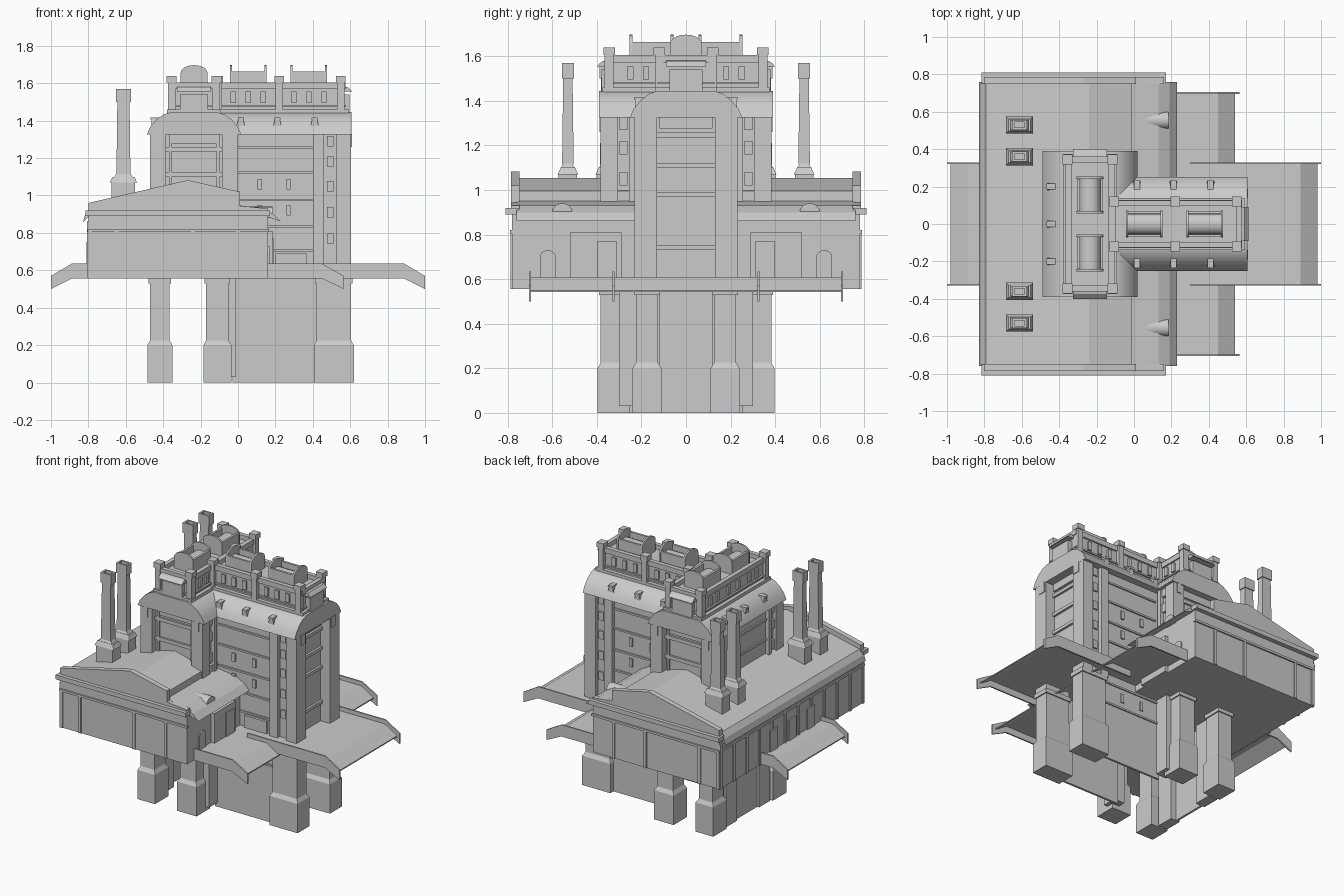
import bpy, bmesh, math

if "Cube" in bpy.data.objects:
    bpy.data.objects.remove(bpy.data.objects["Cube"])


def make(name, verts, faces):
    me = bpy.data.meshes.new(name)
    me.from_pydata(verts, [], faces)
    bm = bmesh.new()
    bm.from_mesh(me)
    bmesh.ops.recalc_face_normals(bm, faces=bm.faces)
    bm.to_mesh(me)
    bm.free()
    ob = bpy.data.objects.new(name, me)
    bpy.context.collection.objects.link(ob)
    return ob


def prism(name, pts, axis, a, b):
    """Extrude a profile: (y,z) along x, or (x,z) along y."""
    put = (lambda p, t: (t, p[0], p[1])) if axis == 'x' else (lambda p, t: (p[0], t, p[1]))
    n = len(pts)
    v = [put(p, a) for p in pts] + [put(p, b) for p in pts]
    f = [tuple(range(n)), tuple(range(2 * n - 1, n - 1, -1))]
    f += [(i, (i + 1) % n, (i + 1) % n + n, i + n) for i in range(n)]
    return make(name, v, f)


def taper(name, x0, x1, y0, y1, z0, z1, d=0.0):
    """Box whose top is inset by d."""
    y0, y1 = sorted((y0, y1))
    x0, x1 = sorted((x0, x1))
    v = [(x0, y0, z0), (x1, y0, z0), (x1, y1, z0), (x0, y1, z0),
         (x0 + d, y0 + d, z1), (x1 - d, y0 + d, z1), (x1 - d, y1 - d, z1), (x0 + d, y1 - d, z1)]
    f = [(0, 1, 2, 3), (4, 5, 6, 7)] + [(i, (i + 1) % 4, (i + 1) % 4 + 4, i + 4) for i in range(4)]
    return make(name, v, f)


box = taper


def arch(c, hw, z0, zs, zt, n=10):
    """Profile with straight sides up to zs and a round top to zt."""
    return [(c - hw, z0)] + [(c - hw * math.cos(math.pi * i / n), zs + (zt - zs) * math.sin(math.pi * i / n))
                             for i in range(n + 1)] + [(c + hw, z0)]


def frame(name, x0, x1, y0, y1, z0, z1, t):
    """Open rectangular tube."""
    box(name + "_west", x0, x0 + t, y0, y1, z0, z1)
    box(name + "_east", x1 - t, x1, y0, y1, z0, z1)
    box(name + "_south", x0 + t, x1 - t, y0, y0 + t, z0, z1)
    box(name + "_north", x0 + t, x1 - t, y1 - t, y1, z0, z1)


AX = -0.235   # centre line of the cross wing
S = (-1, 1)
smooth = []

# hall: body, roof, gables
box("hall_body", -0.8, 0.16, -0.78, 0.78, 0.555, 0.9)
prism("hall_roof", [(-.83, .855), (-.818, .895), (-.79, .93), (-.24, 1.055), (-.01, .995), (-.01, .95),
                    (.13, .93), (.19, .9), (.23, .86), (.16, .885), (-.8, .885)], 'y', -0.76, 0.76)
for s in S:
    prism("gable", [(-.8, .9), (-.8, .96), (-.27, 1.082), (.01, 1.02), (.01, .945), (.16, .93), (.16, .9)],
          'y', s * .748, s * .785)
    box("gable_cornice", -.815, .17, s * .75, s * .81, .89, .92)
    box("gable_band", -.805, .165, s * .77, s * .79, .805, .82)
    for x in (-.8, -.66, -.25, -.01):
        box("gable_pilaster", x, x + .02, s * .77, s * .788, .555, .81)
    # entrance blocks, small doors and roof vents on the east side
    box("entrance_block", .1, .185, s * .29, s * .52, .555, .81)
    box("entrance_door", .1, .192, s * .31, s * .4, .6, .77)
    prism("side_door", arch(s * .62, .035, .6, .7, .73), 'x', .1, .168)
    smooth.append(prism("roof_vent", arch(s * .555, .045, .88, .9, .94), 'x', .05, .185))
# west wall
for i in range(12):
    y = -.78 + i * 1.54 / 11
    box("west_pilaster", -.808, -.79, y, y + .02, .555, .86)
box("west_band", -.808, -.79, -.78, .78, .81, .825)
for y in (-.2, 0, .2):
    box("west_door", -.81, -.79, y - .04, y + .04, .6, .75)

# chimneys
for y in (-.53, -.36, .36, .53):
    box("chimney_base", -.675, -.55, y - .042, y + .042, .93, 1.07)
    taper("chimney_collar", -.685, -.54, y - .046, y + .046, 1.07, 1.10, .014)
    taper("chimney_foot", -.66, -.565, y - .03, y + .03, 1.10, 1.118, .01)
    taper("chimney_shaft", -.65, -.575, y - .026, y + .026, 1.115, 1.5, .005)
    frame("chimney_top", -.652, -.573, y - .027, y + .027, 1.5, 1.57, .012)


# decks with ramped ends and side rails reaching below them
def deck(name, x0, xk, x1, hy, rx0, rx1):
    prism(name, [(x0, .607), (xk, .607), (x1, .55), (x1, .542), (xk, .599), (x0, .599)], 'y', -hy, hy)
    for s in S:
        prism(name + "_rail", [(rx0, .555), (rx0, .635), (xk, .635), (rx1, .57), (rx1, .5), (xk, .555)],
              'y', s * (hy - .005), s * (hy + .005))


deck("east_deck", 0, .89, .98, .325, .3, 1.0)
deck("side_deck", 0, .45, .54, .7, .16, .565)
deck("west_deck", -.78, -.89, -.98, .325, -.8, -1.0)


# legs and plinths
def leg(x0, x1, y0, y1, s, top=.56):
    box("tower_leg", x0, x1, s * y0, s * y1, .0, top)
    e = .014
    box("plinth", x0 - e, x1 + e, s * (y0 - e), s * (y1 + e), 0, .2)
    taper("plinth_slope", x0 - e, x1 + e, s * (y0 - e), s * (y1 + e), .2, .225, e)
    taper("leg_capital", x0 - .008, x1 + .008, s * (y0 - .008), s * (y1 + .008), .53, .56, 0)


for s in S:
    leg(-.47, -.365, .265, .383, s)
    leg(-.17, -.05, .265, .383, s)
    leg(.42, .605, .125, .225, s, .6)
    box("corner_wall", -.09, -.01, s * .2, s * .3, 0.03, .56)
    box("west_lower_pier", -.47, -.4, s * .12, s * .24, 0, .56)
    box("nave_lower_wall", -.03, .44, s * .19, s * .205, 0, .6)
    for z in (.385, .53):
        box("lower_ledge", -.03, .42, s * .2, s * .213, z, z + .012)
    for x in (.115, .27):
        box("lower_window", x - .012, x + .012, s * .2, s * .212, .435, .495)
box("west_lower_wall", -.455, -.44, -.3, .3, 0, .56)

# tower cores
box("cross_core", -.445, -.025, -.335, .335, .56, 1.35)
box("nave_core", -.05, .535, -.205, .205, .6, 1.35)

for s in S:
    # cross wing corner piers and end face
    for x0, x1 in ((-.47, -.385), (-.085, 0)):
        box("cross_pier", x0, x1, s * .305, s * .383, .56, 1.35)
        box("cross_pier_inner", x0, x1, s * .225, s * .255, .56, 1.35)
        xm = (x0 + x1) / 2
        box("pier_panel", xm - .015, xm + .015, s * .375, s * .389, 1.26, 1.33)
        o = -.45 if x0 < -.3 else -.02
        for z in (.91, 1.05, 1.19, 1.3):
            box("cross_side_window", o - .012, o + .012, s * .262, s * .298, z - .03, z + .03)
    for z in (1.1, 1.235):
        box("cross_spandrel", -.39, -.08, s * .3, s * .348, z, z + .025)
    box("cross_top_panel", -.36, -.11, s * .3, s * .345, 1.275, 1.335)
    for x in (-.37, -.115):
        box("cross_recess_strip", x, x + .015, s * .3, s * .35, .95, 1.34)
    # nave side wall
    for x0, x1 in ((.4, .46), (.525, .605)):
        box("nave_pier", x0, x1, s * .13 if x0 > .5 else s * .19, s * .232, .56, 1.35)
    for z in (.91, .77, 1.05, 1.18, 1.29):
        box("stair_window", .475, .51, s * .19, s * .216, z - .028, z + .028)
    for z in (.70, .83, .97, 1.115, 1.25):
        box("nave_ledge", 0, .4, s * .2, s * .214, z, z + .012)
    for z in (.92, 1.06):
        for x in (.115, .27):
            box("nave_window", x - .012, x + .012, s * .2, s * .216, z - .028, z + .028)
    box("nave_cornice", -.02, .605, s * .19, s * .238, 1.325, 1.35)
    box("nave_door", .2, .37, s * .19, s * .222, .6, .69)
    box("nave_end_panel", .59, .61, s * .14, s * .19, 1.26, 1.33)
    box("cross_cornice", -.475, .005, s * .3, s * .387, 1.335, 1.35)
for z in (.73, .97, 1.1, 1.235):
    box("nave_end_spandrel", .5, .55, -.14, .14, z, z + .022)
    box("cross_west_ledge", -.455, -.44, -.23, .23, z, z + .014)
box("nave_end_panel_top", .5, .55, -.12, .12, 1.275, 1.335)


# curved roofs
def hip(c, w):
    half = [(w, 1.325), (w * .93, 1.365), (w * .8, 1.405), (w * .65, 1.432), (w * .5, 1.445)]
    return [(c - a, z) for a, z in half] + [(c + a, z) for a, z in reversed(half)]


smooth.append(prism("cross_roof", hip(AX, .253), 'y', -.39, .39))
smooth.append(prism("nave_roof", hip(0, .252), 'x', -.2, .606))


# roof dormers
def dormer(x, y, along_x, s):
    c = x if along_x else y
    p = [(c - .024, 1.36), (c + .024, 1.36), (c + .013, 1.41), (c - .013, 1.41)]
    a, o = (y, 'y') if along_x else (x, 'x')
    prism("dormer", p, o, a, a - s * .07)
    q = [(c - .016, 1.405), (c + .016, 1.405), (c + .016, 1.418), (c - .016, 1.418)]
    prism("dormer_cap", q, o, a + s * .006, a - s * .07)


for x in (.015, .21, .41):
    for s in S:
        dormer(x, s * .228, True, s)
for y in (-.2, 0, .2):
    dormer(-.462, y, False, -1)


# attic storeys with parapets
def attic(name, x0, x1, y0, y1):
    box(name + "_foot", x0 - .025, x1 + .025, y0 - .025, y1 + .025, 1.43, 1.46)
    box(name + "_body", x0, x1, y0, y1, 1.45, 1.575)
    box(name + "_sill", x0 - .012, x1 + .012, y0 - .012, y1 + .012, 1.475, 1.485)
    frame(name + "_parapet", x0 - .01, x1 + .01, y0 - .01, y1 + .01, 1.57, 1.605, .03)


def post(x, y):
    box("attic_post", x - .02, x + .02, y - .02, y + .02, 1.44, 1.62)
    box("attic_post_cap", x - .026, x + .026, y - .026, y + .026, 1.605, 1.64)


attic("cross_attic", -.355, -.115, -.35, .35)
attic("nave_attic", -.12, .565, -.115, .115)
for s in S:
    for x in (-.355, -.115):
        post(x, s * .345)
    for x in (-.105, .22, .55):
        post(x, s * .12)
    for x in (-.025, .055, .135, .3, .38, .46):
        box("attic_window", x - .014, x + .014, s * .1, s * .127, 1.495, 1.555)
    for y in (.17, .25, .05):
        box("cross_attic_window", -.367, -.34, s * y - .014, s * y + .014, 1.495, 1.555)
    for y in (.18, .25):
        box("cross_attic_window", -.13, -.103, s * y - .014, s * y + .014, 1.495, 1.555)
    # bay and canopy on the cross wing ends
    box("end_bay", AX - .075, AX + .075, s * .34, s * .38, 1.44, 1.54)
    smooth.append(prism("end_canopy", [(s * .34, 1.585), (s * .375, 1.578), (s * .4, 1.555), (s * .34, 1.555)],
                        'x', AX - .09, AX + .09))
box("nave_bay", .55, .597, -.075, .075, 1.44, 1.54)
smooth.append(prism("nave_canopy", [(.55, 1.585), (.59, 1.578), (.612, 1.555), (.55, 1.555)], 'y', -.09, .09))


# skylights: low barrel between side walls, taller curved end plates
def skylight(c, m, axis):
    smooth.append(prism("skylight", arch(c, .055, 1.56, 1.6, 1.645), axis, m - .09, m + .09))
    for s in S:
        smooth.append(prism("skylight_end", arch(c, .072, 1.56, 1.655, 1.697), axis, m + s * .086, m + s * .098))
        prism("skylight_wall", [(c + s * .055, 1.57), (c + s * .07, 1.57), (c + s * .07, 1.663), (c + s * .055, 1.663)],
              axis, m - .09, m + .09)


for s in S:
    skylight(AX, s * .155, 'y')
for x in (.055, .378):
    skylight(0, x, 'x')

# smooth the curved parts
bpy.ops.object.select_all(action='DESELECT')
for ob in smooth:
    ob.select_set(True)
bpy.context.view_layer.objects.active = smooth[0]
bpy.ops.object.shade_smooth_by_angle(angle=math.radians(30))
